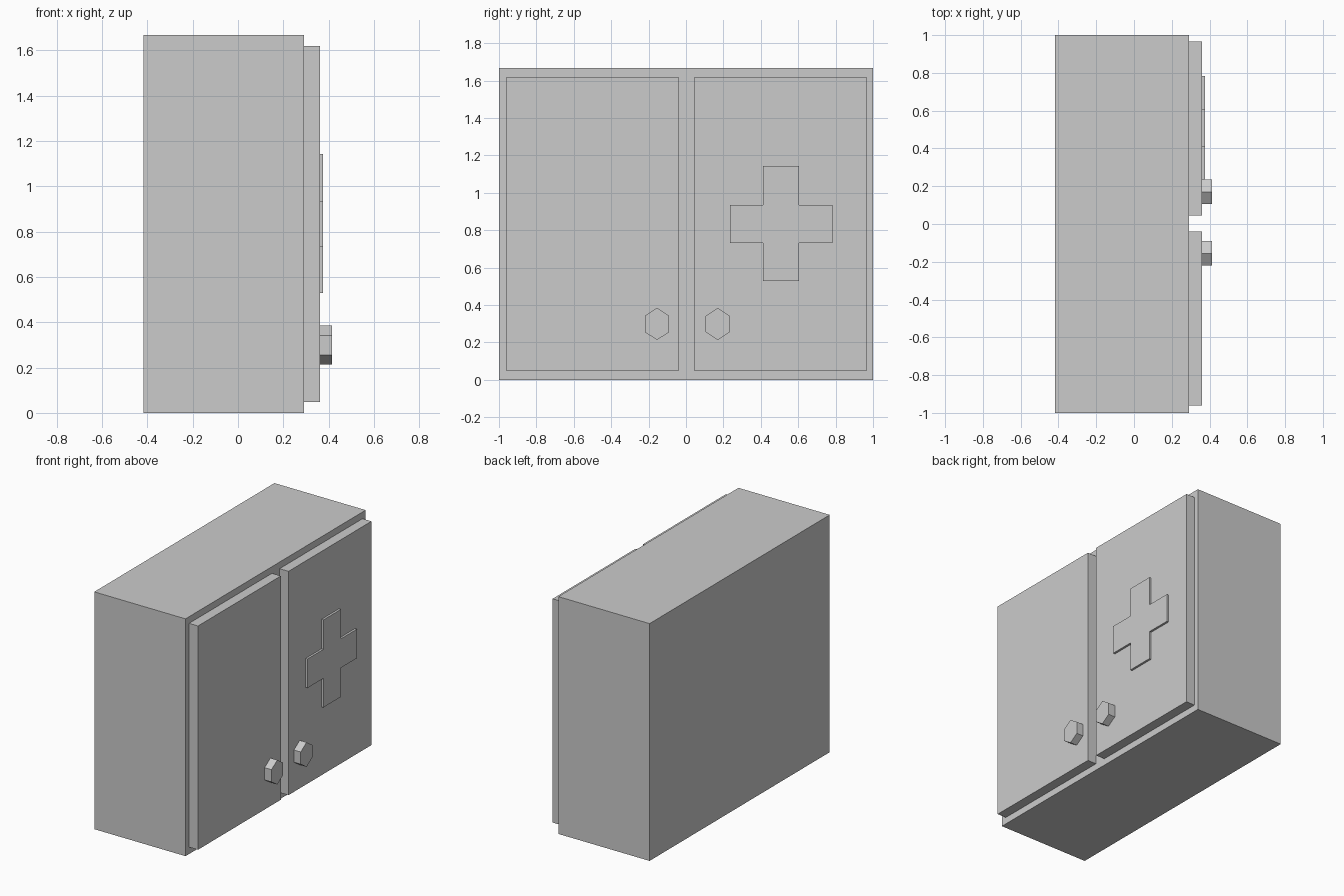
import bpy
import math

if "Cube" in bpy.data.objects:
    bpy.data.objects.remove(bpy.data.objects["Cube"])


def prism(name, profile, x0, x1):
    """Extrude a (y, z) outline from x0 to x1."""
    n = len(profile)
    verts = [(x, y, z) for x in (x0, x1) for y, z in profile]
    faces = [list(range(n))[::-1], list(range(n, 2 * n))]
    faces += [(i, (i + 1) % n, n + (i + 1) % n, n + i) for i in range(n)]
    mesh = bpy.data.meshes.new(name)
    mesh.from_pydata(verts, [], faces)
    obj = bpy.data.objects.new(name, mesh)
    bpy.context.collection.objects.link(obj)
    return obj


def rect(y0, y1, z0, z1):
    return [(y0, z0), (y1, z0), (y1, z1), (y0, z1)]


# Cabinet body
prism("cabinet_body", rect(-1, 1, 0, 1.667), -0.417, 0.292)

# Doors and their hexagonal knobs
for side, y0, y1, knob_y in (("left", -0.96, -0.04, -0.155),
                             ("right", 0.045, 0.965, 0.17)):
    prism(side + "_door", rect(y0, y1, 0.048, 1.62), 0.292, 0.361)
    angles = [math.radians(90 + 60 * i) for i in range(6)]
    hexagon = [(knob_y + 0.075 * math.cos(a), 0.299 + 0.086 * math.sin(a)) for a in angles]
    prism(side + "_knob", hexagon, 0.361, 0.414)

# Raised cross on the right door
ya, yb, yc, yd = 0.236, 0.411, 0.605, 0.783
za, zb, zc, zd = 0.528, 0.732, 0.936, 1.143
prism("cross_emblem", [(yb, za), (yc, za), (yc, zb), (yd, zb), (yd, zc), (yc, zc),
                       (yc, zd), (yb, zd), (yb, zc), (ya, zc), (ya, zb), (yb, zb)],
      0.361, 0.376)
